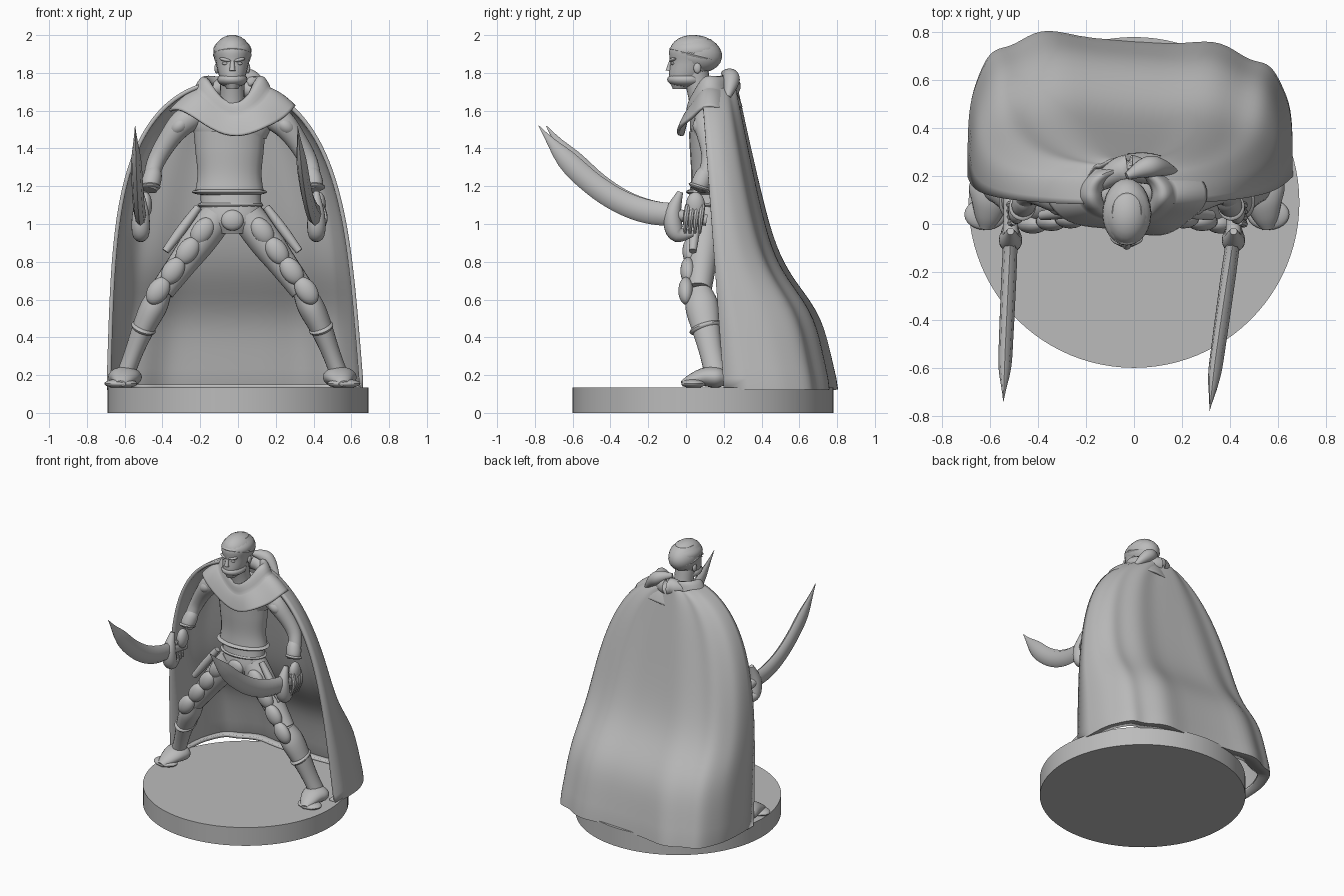
import bpy, bmesh, math
from mathutils import Vector, Matrix, Euler

default_cube = bpy.data.objects.get("Cube")
if default_cube:
    bpy.data.objects.remove(default_cube)

colour = (.5, .5, .5, 1)
grey = bpy.data.materials.new("plain grey")
grey.use_nodes = True
grey.diffuse_color = colour
grey.node_tree.nodes["Principled BSDF"].inputs["Base Color"].default_value = colour


def finish(name, bm, sharp_angle=40):
    bmesh.ops.recalc_face_normals(bm, faces=bm.faces)
    mesh = bpy.data.meshes.new(name)
    bm.to_mesh(mesh)
    bm.free()
    mesh.materials.append(grey)
    mesh.shade_smooth()
    mesh.set_sharp_from_angle(angle=math.radians(sharp_angle))
    part = bpy.data.objects.new(name, mesh)
    bpy.context.collection.objects.link(part)
    return part


def spline(values, t):
    """Catmull-Rom value at t in a list of vectors or numbers."""
    last = len(values) - 1
    i = min(int(t * last), last - 1)
    f = t * last - i
    before, start, end, after = (values[min(max(i + k, 0), last)] for k in (-1, 0, 1, 2))
    slope_in, slope_out = (end - before) / 2, (after - start) / 2
    ease = f * f * (3 - 2 * f)
    return (start + (end - start) * ease + slope_in * f * (1 - f) ** 2
            - slope_out * f * f * (1 - f))


def skin(bm, rings, closed=True):
    loops = [[bm.verts.new(co) for co in ring] for ring in rings]
    count = len(loops[0])
    for low, high in zip(loops, loops[1:]):
        for i in range(count if closed else count - 1):
            j = (i + 1) % count
            bm.faces.new((low[i], low[j], high[j], high[i]))
    return loops


def tube(name, path, radii, squash=1, level=False, sides=20, steps=20):
    """Loft of ellipses along a path; squash scales the width across."""
    rings = []
    for step in range(steps + 1):
        t = step / steps
        ahead, behind = min(t + .01, 1), max(t - .01, 0)
        along = spline(path, ahead) - spline(path, behind)
        along = Vector((0, 0, 1)) if level else along.normalized()
        across = Vector((1, 0, 0))
        across = (across - along * across.dot(along)).normalized()
        deep = along.cross(across)
        radius = max(spline(radii, t), .002)
        turns = [math.tau * k / sides for k in range(sides)]
        rings.append([spline(path, t) + radius * (across * squash * math.cos(a) + deep * math.sin(a))
                      for a in turns])
    bm = bmesh.new()
    loops = skin(bm, rings)
    bm.faces.new(loops[0])
    bm.faces.new(loops[-1])
    return finish(name, bm)


def blob(name, centre, size, rotation=(0, 0, 0)):
    bm = bmesh.new()
    placing = Matrix.LocRotScale(Vector(centre), Euler(rotation), Vector(size))
    bmesh.ops.create_uvsphere(bm, u_segments=24, v_segments=12, radius=1, matrix=placing)
    return finish(name, bm)


def body(x, y, z, side=1):
    """Point measured from the middle plane of the figure."""
    return Vector((side * x - .03, y, z))


def cloth(name, rings, closed, thickness):
    bm = bmesh.new()
    skin(bm, rings, closed)
    part = finish(name, bm, 60)
    solid = part.modifiers.new("thickness", "SOLIDIFY")
    solid.thickness = thickness
    solid.offset = 0


# Round base
bm = bmesh.new()
bmesh.ops.create_cone(bm, cap_ends=True, segments=96, radius1=.69, radius2=.69, depth=.135,
                      matrix=Matrix.Translation((0, .09, .0675)))
finish("base", bm)


# Cape, an open sheet swept round the back and narrowing to the neck
def cape_ring(h, columns=60):
    half_width = .67 * (1 - h ** 4) ** .4 - .09 * h
    front = .2 - .12 * h
    back = .25 + .34 * (1 - h) + .18 / (1 + (3 * h) ** 6)
    boxiness = .5 + .2 * h
    ring = []
    for column in range(columns + 1):
        a = math.pi * column / columns
        c, s = math.cos(a), math.sin(a)
        x = half_width * math.copysign(abs(c) ** boxiness, c)
        fold = (.015 - .01 * h) * math.sin(11 * a + 2 * h) * s
        skew = .07 * (1 - h) * x * s
        y = front + (back - front) * s ** boxiness + fold - skew
        ring.append((x - .015 - .04 * h, y, .13 + 1.63 * h))
    return ring


rows = 48
cape_rings = [cape_ring(.98 * math.sin(math.pi / 2 * row / rows)) for row in range(rows + 1)]
tucked_hem = [(x * .93, .2 + (y - .2) * .86, z + .01) for x, y, z in cape_rings[0]]
cloth("cape", [tucked_hem] + cape_rings, False, .022)


# Cowl draped over the shoulders, with a pointed front hem
def cowl_ring(u, columns=64):
    roll = math.sin(math.pi * min(u * 2.5, 1)) * .05
    ring = []
    for column in range(columns):
        a = math.tau * column / columns
        droop = max(0, math.cos(a)) ** (2 + u)
        wave = .012 * u * math.sin(5 * a)
        ring.append(body((.11 + .22 * u) * math.sin(a) + .06 * u * droop,
                         .125 - (.09 + .07 * u + wave) * math.cos(a),
                         1.73 + roll - .12 * u ** 2 - .14 * droop + wave))
    return ring


cloth("cowl", [cowl_ring(row / 20) for row in range(21)], True, .015)
tube("hood_roll", [body(-.14, .15, 1.7), body(0, .23, 1.73), body(.15, .18, 1.69)], (.025, .06, .025))
tube("scarf_tail", [body(0, .2, 1.8), body(.1, .24, 1.77), body(.2, .22, 1.67)], (.015, .045, .015))

# Head, mask and bandana
tube("neck", [body(0, .11, 1.52), body(0, .05, 1.8)], (.09, .065, .07))
tube("head", [body(0, -.03, 1.715), body(0, .03, 1.86), body(0, .05, 1.98)],
     (.04, .09, .115, .13, .08), squash=.77, level=True)
blob("mask", body(0, .0, 1.765), (.08, .1, .042))
blob("bandana", body(0, .052, 1.9), (.1, .14, .1), (-.15, 0, 0))
blob("bandana_band", body(0, .045, 1.895), (.103, .138, .035), (-.25, 0, 0))
tube("nose", [body(0, -.08, 1.86), body(0, -.092, 1.81)], (.01, .016))
for side in (-1, 1):
    blob("brow", body(.038, -.07, 1.87, side), (.032, .016, .01), (0, -.2 * side, .4 * side))
    blob("eye", body(.037, -.07, 1.85, side), (.017, .01, .008))
    blob("ear", body(.083, .06, 1.825, side), (.012, .02, .028))

# Torso armour and hips
tube("torso", [body(-.015, .13, 1.17), body(-.015, .13, 1.49)], (.11, .103, .11, .115), squash=1.65)
blob("armour_hem", body(-.015, .125, 1.17), (.2, .125, .025))
tube("chest", [body(-.01, .13, 1.46), body(0, .13, 1.67)], (.1, .11, .1, .05), squash=1.9)
tube("hips", [body(0, .1, .95), body(-.01, .13, 1.19)], (.06, .1, .1, .1), squash=1.6, level=True)
blob("belt", body(-.01, .125, 1.1), (.175, .112, .03))
blob("belt_knot", body(0, .02, 1.02), (.06, .03, .055))

for side, word in ((-1, "right_"), (1, "left_")):
    # Legs in a wide stance
    hip, knee = body(.08, .11, 1.04, side), body(.37, .07, .65, side)
    calf, ankle = body(.47, .105, .45, side), body(.57, .16, .19, side)
    tube(word + "thigh", [hip, (hip + knee) / 2, knee], (.09, .09, .075, .065))
    tube(word + "shin", [knee, calf, ankle], (.065, .088, .075, .06, .06), squash=.8)
    blob(word + "boot_cuff", calf, (.068, .09, .025), (.3, -.35 * side, 0))
    foot_path = [ankle + Vector((0, .06, -.01)), ankle + Vector((0, -.06, 0)),
                 ankle + Vector((.02 * side, -.18, -.035))]
    tube(word + "foot", foot_path, (.03, .055, .05, .035, .016), squash=1.6)
    blob(word + "toe", foot_path[-1] + Vector((0, .06, 0)), (.088, .065, .025))

    # Overlapping plates and a strap down each thigh
    for k in range(4):
        spot = hip.lerp(knee, .2 + k * .27) + Vector((.02 * side, -.07, 0))
        blob(word + "leg_plate", spot, (.055, .04, .08), (0, -.6 * side, 0))
    outward = Vector((.1 * side, -.05, .05))
    tube(word + "hip_strap", [hip + outward, hip.lerp(knee, .6) + outward], (.02, .026, .02))

    # Arms, bracers and hands
    shoulder, elbow = body(.28, .11, 1.52, side), body(.4, .13, 1.34, side)
    wrist, palm = body(.44, .065, 1.18, side), body(.46, .05, 1.1, side)
    tube(word + "arm", [body(.18, .13, 1.58, side), shoulder, elbow, wrist],
         (.06, .07, .055, .045, .035))
    blob(word + "shoulder_plate", shoulder, (.07, .075, .05), (0, .7 * side, 0))
    tube(word + "bracer", [elbow.lerp(wrist, .3), wrist], (.035, .048, .05, .04))
    blob(word + "bracer_rim", elbow.lerp(wrist, .9), (.056, .06, .016), (-.3, 0, 0))
    blob(word + "palm", palm, (.035, .05, .07))
    for k in range(4):
        knuckle = palm + Vector((.01 * side, .026 * k - .04, 0))
        tube(word + "finger", [knuckle, knuckle + Vector((.02 * side, -.01, -.07)),
                               knuckle + Vector((0, -.015, -.15))], (.015, .015, .007), sides=8)

    # Curved sword held forward, its tip drifting to the right
    handle = body(.465, -.06, 1.05, side) - Vector((.02, 0, 0))
    reach = .72 if side > 0 else .68
    drift = -.065 - .035 * side
    blade_path = [handle + Vector((drift * t, -reach * t, .47 * t ** 2.1))
                  for t in (k / 8 for k in range(9))]
    tube(word + "blade", blade_path, (.06, .063, .062, .06, .052, 0), squash=.5, sides=8)
    tube(word + "grip", [handle, handle + Vector((0, .17, -.03))], (.035, .03, .03))
    guard_path = [handle + Vector(offset) for offset in
                  ((0, .03, .12), (0, -.01, 0), (0, .01, -.1), (0, .1, -.1))]
    tube(word + "guard", guard_path, (.015, .045, .045, .015))
